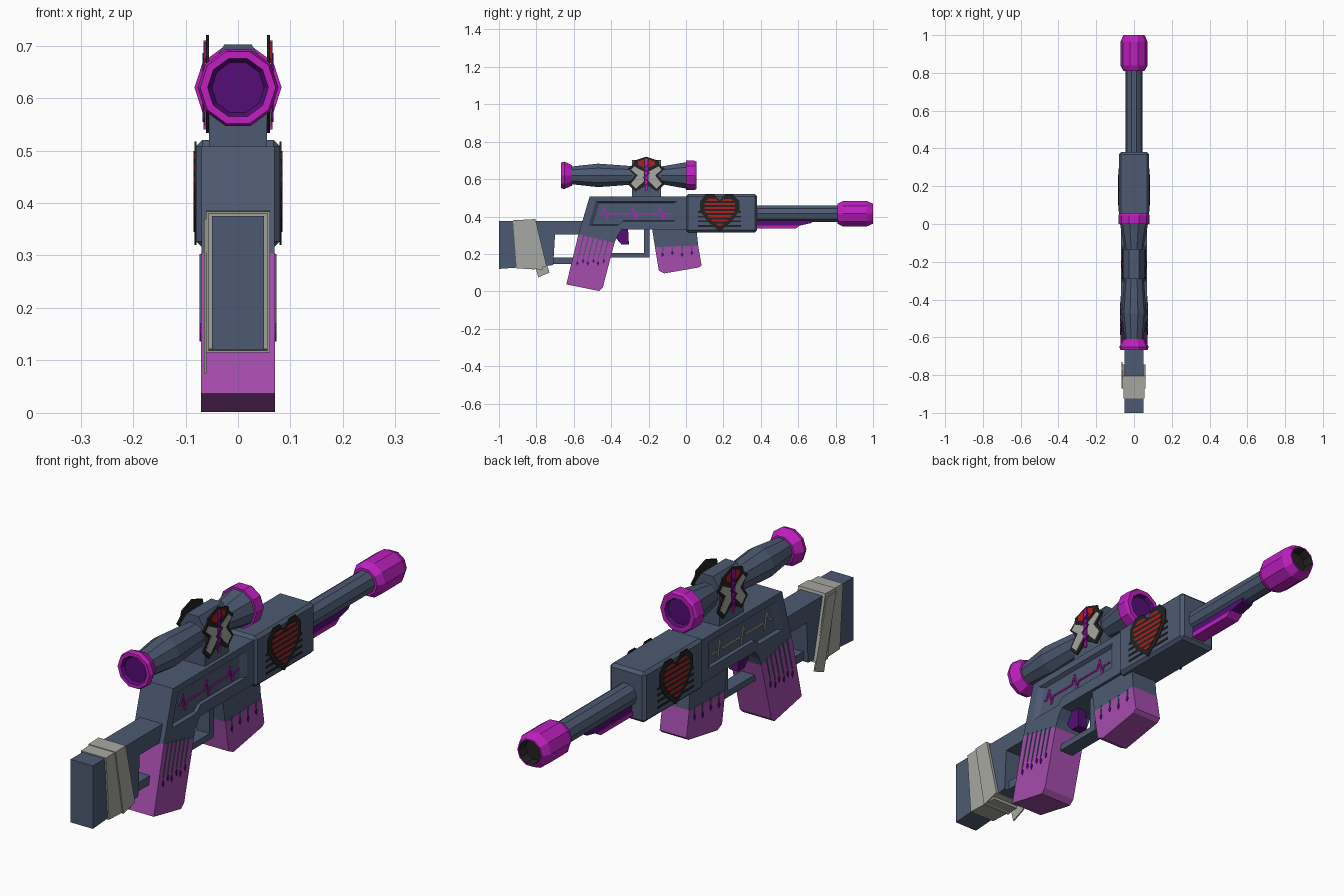
import bpy, bmesh, math
from mathutils import Vector

cube = bpy.data.objects.get("Cube")
if cube:
    bpy.data.objects.remove(cube, do_unlink=True)


def material(name, rgb):
    m = bpy.data.materials.new(name)
    m.use_nodes = True
    m.diffuse_color = (*rgb, 1)
    bsdf = next(n for n in m.node_tree.nodes if n.type == 'BSDF_PRINCIPLED')
    bsdf.inputs["Base Color"].default_value = (*rgb, 1)
    return m


SLATE = material("slate blue", (0.075, 0.102, 0.17))
MAGENTA = material("bright magenta", (0.51, 0.014, 0.52))
ORCHID = material("grip purple", (0.38, 0.075, 0.42))
VIOLET = material("deep violet", (0.09, 0.004, 0.18))
GREY = material("bandage grey", (0.39, 0.39, 0.36))
BLACK = material("black", (0.016, 0.016, 0.017))
RED = material("red", (0.42, 0.013, 0.013))


def finish(name, bm, mats, bevel=0):
    bmesh.ops.recalc_face_normals(bm, faces=bm.faces)
    if bevel:
        bmesh.ops.bevel(bm, geom=bm.edges[:], offset=bevel, segments=1, affect='EDGES')
    me = bpy.data.meshes.new(name)
    bm.to_mesh(me)
    bm.free()
    for m in mats:
        me.materials.append(m)
    ob = bpy.data.objects.new(name, me)
    bpy.context.collection.objects.link(ob)
    return ob


def add_prism(bm, pts, a, b, shrink=1, axis='x'):
    """Extrude a side outline across x, or a front outline along y."""
    c = sum((Vector(p) for p in pts), Vector((0, 0))) / len(pts)
    rings = []
    for d, s in ((a, 1), (b, shrink)):
        flat = [c + (Vector(p) - c) * s for p in pts]
        rings.append([bm.verts.new((d, p.x, p.y) if axis == 'x' else (p.x, d, p.y)) for p in flat])
    lo, hi = rings
    bm.faces.new(lo)
    bm.faces.new(hi[::-1])
    for i in range(len(pts)):
        j = (i + 1) % len(pts)
        bm.faces.new((lo[i], hi[i], hi[j], lo[j]))


def prism(name, pts, half, mat, bevel=0):
    bm = bmesh.new()
    add_prism(bm, pts, -half, half)
    return finish(name, bm, [mat], bevel)


def plate(name, outlines, side, x, mat, t=0.005):
    bm = bmesh.new()
    for pts in outlines:
        add_prism(bm, pts, side * x, side * (x + t))
    return finish(name, bm, [mat])


def rect(y0, y1, z0, z1):
    return [(y0, z0), (y1, z0), (y1, z1), (y0, z1)]


def strokes(path, w):
    """Thin quads following a path."""
    out = []
    for p, q in zip(path, path[1:]):
        p, q = Vector(p), Vector(q)
        d = (q - p).normalized() * w
        n = Vector((-d.y, d.x))
        out.append([p - d + n, p - d - n, q + d - n, q + d + n])
    return out


def mirrored(half):
    return half + [(-y, z) for y, z in reversed(half) if y > 0]


def place(pts, cy, cz, s=1):
    return [(cy + y * s, cz + z * s) for y, z in pts]


def lathe(name, profile, z, mats, bands, n=10):
    """Turn (y, radius) stations about the y axis; bands = material per section, plus end caps."""
    bm = bmesh.new()
    rings = [[bm.verts.new((r * math.cos(k * math.tau / n), y, z + r * math.sin(k * math.tau / n)))
              for k in range(n)] for y, r in profile]
    bm.faces.new(rings[0]).material_index = bands[0]
    bm.faces.new(rings[-1]).material_index = bands[-1]
    for r0, r1, m in zip(rings, rings[1:], bands[1:-1]):
        for k in range(n):
            j = (k + 1) % n
            bm.faces.new((r0[k], r0[j], r1[j], r1[k])).material_index = m
    return finish(name, bm, mats)


# Stock and its lower brace
prism("stock", [(-1, 0.12), (-1, 0.375), (-0.52, 0.375), (-0.52, 0.305), (-0.7, 0.305),
                (-0.71, 0.14)], 0.05, SLATE)
prism("stock_brace", rect(-0.73, -0.57, 0.145, 0.18), 0.03, SLATE)

# Bandage wraps and loose tail
prism("bandage_wrap", [(-0.925, 0.38), (-0.805, 0.383), (-0.765, 0.117), (-0.905, 0.122)], 0.056, GREY)
prism("bandage_overwrap", [(-0.87, 0.384), (-0.805, 0.386), (-0.745, 0.135), (-0.82, 0.115)], 0.061, GREY)
plate("bandage_tail", [[(-0.87, 0.37), (-0.81, 0.37), (-0.73, 0.1), (-0.79, 0.075)]], -1, 0.06, GREY)

# Receiver with sunken, sloped side panels
receiver = prism("receiver", [(-0.515, 0.508), (0.01, 0.508), (0.01, 0.33), (-0.345, 0.33),
                              (-0.37, 0.29), (-0.382, 0.26), (-0.575, 0.305)], 0.07, SLATE)
for side in (-1, 1):
    bm = bmesh.new()
    add_prism(bm, [(-0.485, 0.482), (-0.04, 0.482), (-0.04, 0.375), (-0.34, 0.375),
                   (-0.37, 0.35), (-0.525, 0.35)], side * 0.072, side * 0.056, 0.88)
    cutter = finish("panel_cutter", bm, [SLATE])
    cutter.hide_render = True
    mod = receiver.modifiers.new("panel", 'BOOLEAN')
    mod.operation = 'DIFFERENCE'
    mod.solver = 'EXACT'
    mod.object = cutter
    bpy.context.view_layer.objects.active = receiver
    bpy.ops.object.modifier_apply(modifier=mod.name)
    bpy.data.objects.remove(cutter, do_unlink=True)

# Grip, trigger, guard and magazine
prism("grip", [(-0.575, 0.305), (-0.382, 0.26), (-0.445, 0.02), (-0.465, 0.002), (-0.64, 0.037)],
      0.0705, ORCHID)
prism("trigger", [(-0.38, 0.34), (-0.31, 0.34), (-0.305, 0.25), (-0.345, 0.25), (-0.375, 0.285)],
      0.02, VIOLET)
prism("trigger_guard", [(-0.42, 0.18), (-0.195, 0.18), (-0.195, 0.34), (-0.225, 0.34),
                        (-0.225, 0.205), (-0.42, 0.205)], 0.03, SLATE)
prism("magazine_neck", [(-0.182, 0.34), (0.055, 0.34), (0.065, 0.245), (-0.166, 0.237)], 0.058, SLATE)
prism("magazine", [(-0.166, 0.237), (0.065, 0.245), (0.083, 0.14), (0.07, 0.128), (-0.115, 0.096),
                   (-0.145, 0.11)], 0.06, ORCHID)

# Front housing
prism("front_housing", rect(0, 0.38, 0.315, 0.52), 0.08, SLATE, 0.012)

# Barrel, muzzle and rail underneath
lathe("barrel", [(0.36, 0.046), (0.84, 0.046)], 0.415, [SLATE], [0, 0, 0])
lathe("muzzle", [(0.81, 0.046), (0.81, 0.056), (0.84, 0.072), (0.965, 0.072), (1, 0.056),
                 (1, 0.05), (0.96, 0.046)], 0.415, [MAGENTA, BLACK], [0, 0, 0, 0, 0, 0, 1, 1])
prism("barrel_rail", [(0.37, 0.39), (0.69, 0.39), (0.67, 0.365), (0.6, 0.35), (0.37, 0.35)], 0.025, VIOLET)
prism("barrel_rail_trim", [(0.37, 0.352), (0.61, 0.352), (0.585, 0.335), (0.37, 0.335)], 0.028, MAGENTA)

# Scope: flared rings with sunken lenses
lathe("scope", [(-0.655, 0.05), (-0.668, 0.058), (-0.668, 0.072), (-0.65, 0.077), (-0.61, 0.058),
                (-0.61, 0.05), (-0.47, 0.066), (-0.3, 0.053), (-0.13, 0.05), (0, 0.074),
                (0, 0.083), (0.045, 0.083), (0.055, 0.077), (0.055, 0.058), (0.04, 0.052)],
      0.62, [SLATE, MAGENTA, VIOLET], [2, 2, 1, 1, 1, 1, 0, 0, 0, 0, 1, 1, 1, 1, 2, 2])
bm = bmesh.new()
add_prism(bm, mirrored([(0.055, 0.5), (0.055, 0.655), (0.026, 0.702)]), -0.29, -0.135, axis='y')
finish("scope_mount", bm, [SLATE])

HEART = mirrored([(0, 0.06), (0.03, 0.088), (0.068, 0.088), (0.1, 0.055), (0.1, 0.005),
                  (0.062, -0.05), (0, -0.1)])
BADGE = mirrored([(0, 0.1), (0.065, 0.078), (0.07, 0.058), (0.097, 0.036), (0.062, 0),
                  (0.097, -0.048), (0.058, -0.087), (0, -0.05)])
WING = [(0.012, -0.03), (0.012, 0.02), (0.065, 0.048), (0.082, 0.03), (0.047, 0),
        (0.082, -0.045), (0.055, -0.072)]
FLASH = [(0.012, 0.042), (0.045, 0.055), (0.045, 0.074), (0.012, 0.086)]

for side, label in ((1, "left"), (-1, "right")):
    # Pulse line in the sunken panel
    path = [(-0.46, 0.415)]
    for y in (-0.43, -0.28, -0.13):
        path += [(y - 0.02, 0.415), (y - 0.005, 0.45), (y + 0.008, 0.385), (y + 0.02, 0.415)]
    path.append((-0.08, 0.415))
    plate(label + "_pulse_line", strokes(path, 0.003), side, 0.055, MAGENTA if side > 0 else GREY)

    # Heart emblem: black backing, whisker bars, red striped face
    plate(label + "_heart_backing", [place(HEART, 0.18, 0.425, 1.05)], side, 0.079, BLACK, 0.004)
    bars = [rect(0.065, 0.295, z, z + 0.009) for z in (0.345, 0.37, 0.395, 0.42)]
    plate(label + "_heart_bars", bars, side, 0.079, BLACK, 0.003)
    bm = bmesh.new()
    add_prism(bm, place(HEART, 0.18, 0.427, 0.82), side * 0.08, side * 0.085)
    pitch = 0.011
    for k in range(28, 48):
        bmesh.ops.bisect_plane(bm, geom=bm.verts[:] + bm.edges[:] + bm.faces[:],
                               plane_co=(0, 0, k * pitch), plane_no=(0, 0, 1))
    for f in bm.faces:
        f.material_index = int(f.calc_center_median().z / pitch) % 2
    finish(label + "_heart_stripes", bm, [RED, BLACK])

    # Winged badge on the scope mount
    def both(shape):
        return [place([(s * y, z) for y, z in shape], -0.212, 0.62) for s in (1, -1)]
    plate(label + "_badge", [place(BADGE, -0.212, 0.62)], side, 0.055, BLACK, 0.006)
    plate(label + "_badge_wings", both(WING), side, 0.06, GREY, 0.004)
    plate(label + "_badge_flashes", both(FLASH), side, 0.06, RED, 0.004)
    plate(label + "_badge_staff", [rect(-0.218, -0.206, 0.54, 0.71)], side, 0.061, MAGENTA, 0.005)
    coil = [(-0.212 + 0.014 * (-1) ** k, 0.68 - 0.024 * k) for k in range(6)]
    plate(label + "_badge_coil", strokes(coil, 0.004), side, 0.063, VIOLET, 0.005)

    # Paint drips on grip and magazine, each ending in a drop
    runs, drops = [], []
    for k in range(6):
        y, z = -0.55 + 0.026 * k, 0.303 - 0.006 * k
        low = 0.17 + 0.012 * (k % 2)
        lean = (z - low) * 0.26
        runs.append([(y, z), (y + 0.008, z), (y + 0.007 - lean, low), (y + 0.002 - lean, low)])
        drops.append(place([(0, 0.014), (0.007, 0), (0, -0.014), (-0.007, 0)], y + 0.004 - lean, low - 0.02))
    plate(label + "_grip_drips", runs, side, 0.069, SLATE, 0.004)
    plate(label + "_grip_drops", drops, side, 0.069, VIOLET, 0.004)
    runs, drops = [], []
    for k in range(4):
        y, low = -0.125 + 0.052 * k, 0.208 + 0.01 * (k % 2)
        runs.append([(y - 0.005, 0.243), (y + 0.005, 0.243), (y + 0.003, low), (y - 0.003, low)])
        drops.append(place([(0, 0.014), (0.008, 0), (0, -0.014), (-0.008, 0)], y, low - 0.012))
    plate(label + "_magazine_drips", runs, side, 0.058, SLATE, 0.004)
    plate(label + "_magazine_drops", drops, side, 0.058, VIOLET, 0.004)
